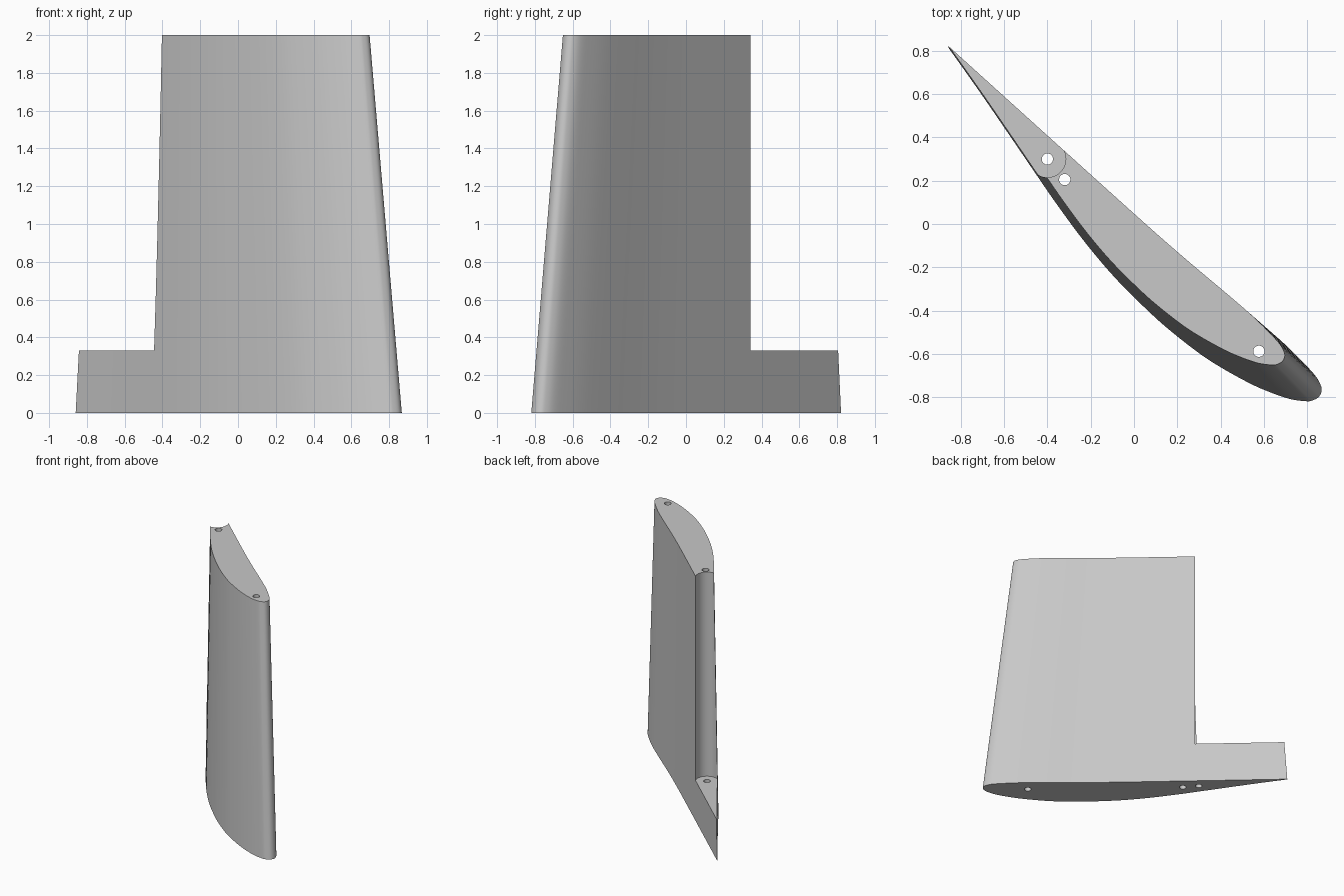
import bpy, bmesh, math
from mathutils import Vector

if "Cube" in bpy.data.objects:
    bpy.data.objects.remove(bpy.data.objects["Cube"])

HEIGHT = 2.0
LEDGE_Z = 0.33
TRAIL = Vector((-0.857, 0.82))           # trailing edge at the root
ALONG = Vector((0.743, -0.669))          # trailing edge towards leading edge
OUT = Vector((-0.669, -0.743))           # towards the curved upper skin

grey = bpy.data.materials.new("light grey")
grey.diffuse_color = (0.58, 0.58, 0.58, 1)
grey.use_nodes = True
grey.node_tree.nodes["Principled BSDF"].inputs["Base Color"].default_value = grey.diffuse_color


def plan(along, out):
    """Chord coordinates to plan coordinates."""
    return TRAIL + ALONG * along + OUT * out


def prism(name, rings):
    """Capped solid through rings of (x, y, z) points."""
    bm = bmesh.new()
    rows = [[bm.verts.new(p) for p in ring] for ring in rings]
    n = len(rows[0])
    for a, b in zip(rows, rows[1:]):
        for i in range(n):
            j = (i + 1) % n
            bm.faces.new((a[i], a[j], b[j], b[i]))
    bm.faces.new(rows[0][::-1])
    bm.faces.new(rows[-1])
    bmesh.ops.recalc_face_normals(bm, faces=bm.faces)
    mesh = bpy.data.meshes.new(name)
    bm.to_mesh(mesh)
    bm.free()
    mesh.materials.append(grey)
    ob = bpy.data.objects.new(name, mesh)
    bpy.context.collection.objects.link(ob)
    return ob


def extrude(name, outline, z0, z1):
    return prism(name, [[(p[0], p[1], z) for p in outline] for z in (z0, z1)])


def smooth_curve(points, steps=4):
    """Curve through the points, ends kept."""
    pts = [Vector(p) for p in points]
    pts = [pts[0] * 2 - pts[1]] + pts + [pts[-1] * 2 - pts[-2]]
    out = []
    for a, b, c, d in zip(pts, pts[1:], pts[2:], pts[3:]):
        for k in range(steps):
            t = k / steps
            out.append(0.5 * (2 * b + (c - a) * t + (2 * a - 5 * b + 4 * c - d) * t * t
                              + (3 * b - a - 3 * c + d) * t ** 3))
    return out + [pts[-2]]


# Airfoil as fractions of the chord, from upper trailing edge round the nose
profile = smooth_curve([
    (1, .0015), (.9, .024), (.8, .048), (.71, .070), (.63, .089), (.54, .107),
    (.45, .119), (.36, .1235), (.3, .123), (.23, .118), (.18, .110), (.12, .096),
    (.08, .083), (.04, .066), (.012, .047), (.004, .037), (0, .024),
    (.004, .012), (.013, .005), (.03, -.001), (.06, -.0045), (.12, -.0075),
    (.2, -.006), (.32, -.002), (.45, 0), (.7, 0), (1, -.0005)])


def section(z):
    t = z / HEIGHT
    tail, nose = 0.14 * t, 2.355 - 0.235 * t
    chord = nose - tail
    return [(*plan(nose - x * chord, y * chord), z) for x, y in profile]


# Tapered wing panel
wing = prism("wing_panel", [section(0), section(HEIGHT)])

# Notch above the ledge, ending in a concave hinge channel
hinge = Vector((-0.40, 0.30))
rel = hinge - TRAIL
ha, ho = rel.dot(ALONG), rel.dot(OUT)
arc = [(ha + 0.085 * math.cos(math.radians(d)), ho + 0.085 * math.sin(math.radians(d)))
       for d in range(-90, 91, 6)]
outline = [(-0.5, -0.5), (ha, -0.5)] + arc + [(ha, 0.5), (-0.5, 0.5)]
cutters = [extrude("notch_cutter", [plan(*p) for p in outline], LEDGE_Z, 2.5)]

# Three rod holes: hinge pin, rear spar, front spar
for x, y, top in ((hinge.x, hinge.y, 1.0), (-0.32, 0.205, 2.3), (0.577, -0.588, 2.3)):
    ring = [(x + 0.026 * math.cos(i * math.tau / 32), y + 0.026 * math.sin(i * math.tau / 32))
            for i in range(32)]
    cutters.append(extrude("rod_hole_cutter", ring, -0.3, top))

for c in cutters:
    c.hide_render = True
    mod = wing.modifiers.new(c.name, 'BOOLEAN')
    mod.operation = 'DIFFERENCE'
    mod.solver = 'EXACT'
    mod.object = c

# Bake the cuts, then drop the cutters
bpy.context.view_layer.update()
baked = bpy.data.meshes.new_from_object(
    wing.evaluated_get(bpy.context.evaluated_depsgraph_get()))
wing.modifiers.clear()
wing.data = baked
for c in cutters:
    bpy.data.objects.remove(c)

# Smooth skin with crisp edges at the cuts
bpy.ops.object.select_all(action='DESELECT')
wing.select_set(True)
bpy.context.view_layer.objects.active = wing
bpy.ops.object.shade_smooth_by_angle(angle=math.radians(30))
